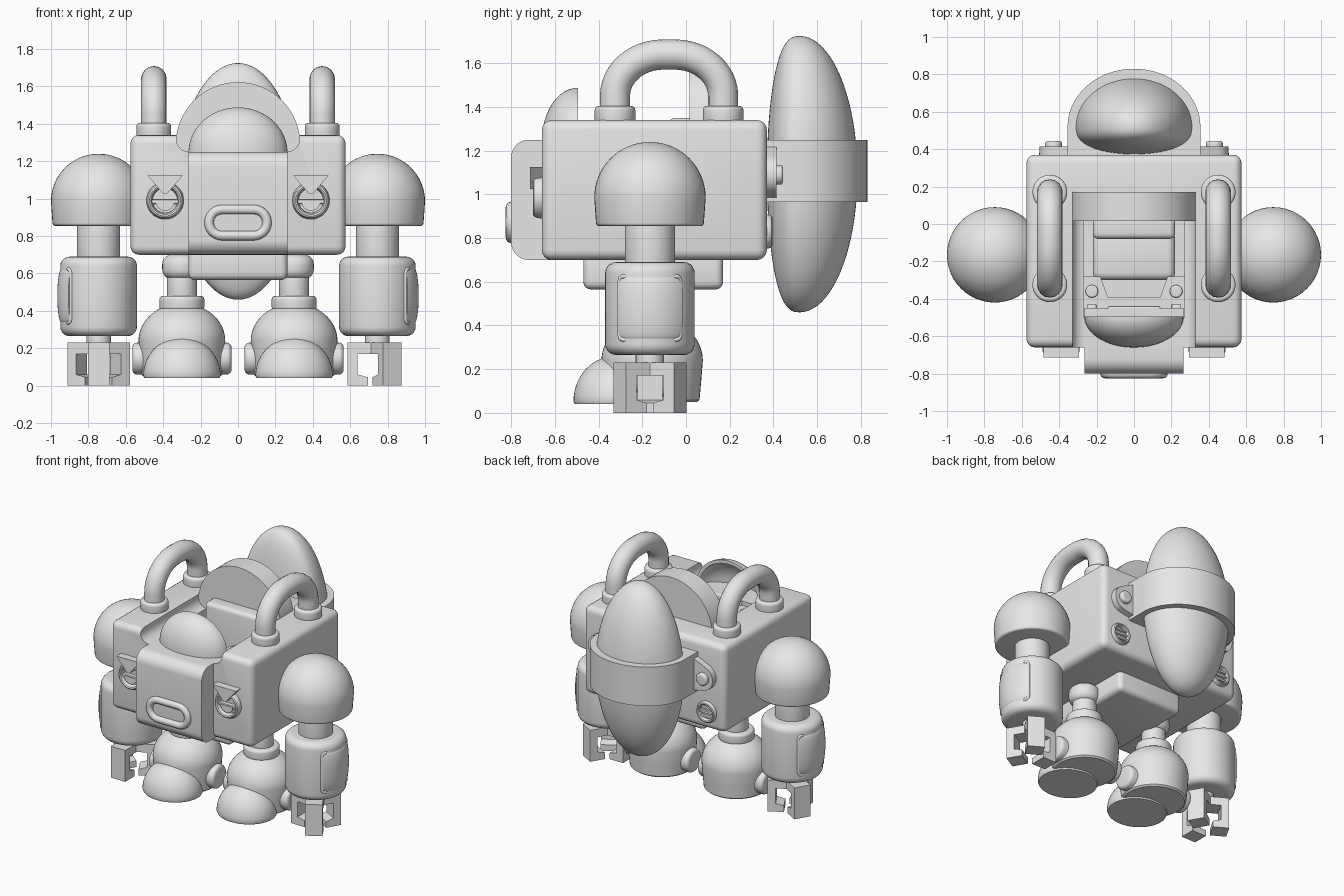
import bpy, bmesh, math
from math import pi, sin, cos, radians
from mathutils import Matrix, Vector

if "Cube" in bpy.data.objects:
    bpy.data.objects.remove(bpy.data.objects["Cube"])

grey = bpy.data.materials.new("plain_grey")
grey.diffuse_color = (0.8, 0.8, 0.8, 1)
grey.use_nodes = True
grey.node_tree.nodes["Principled BSDF"].inputs["Base Color"].default_value = grey.diffuse_color


def finish(name, bm, loc=(0, 0, 0), rot=(0, 0, 0)):
    bmesh.ops.remove_doubles(bm, verts=bm.verts, dist=0.0002)
    bmesh.ops.recalc_face_normals(bm, faces=bm.faces)
    me = bpy.data.meshes.new(name)
    bm.to_mesh(me)
    bm.free()
    me.materials.append(grey)
    ob = bpy.data.objects.new(name, me)
    bpy.context.collection.objects.link(ob)
    ob.location, ob.rotation_euler = loc, rot
    return ob


def box(name, lo, hi, bevel=0.02, seg=4):
    bm = bmesh.new()
    bmesh.ops.create_cube(bm, size=1)
    for v in bm.verts:
        v.co = Vector([(a + b) / 2 + c * (b - a) for a, b, c in zip(lo, hi, v.co)])
    if bevel:
        bmesh.ops.bevel(bm, geom=bm.edges[:], offset=bevel, segments=seg, profile=0.5, affect='EDGES')
    return finish(name, bm)


def prism(name, pts, y0, y1, bevel=0.0, loc=(0, 0, 0), rot=(0, 0, 0)):
    """Outline in local XZ, extruded along local Y."""
    bm = bmesh.new()
    a = [bm.verts.new((x, y0, z)) for x, z in pts]
    b = [bm.verts.new((x, y1, z)) for x, z in pts]
    bm.faces.new(a)
    bm.faces.new(b[::-1])
    for i in range(len(pts)):
        j = (i + 1) % len(pts)
        bm.faces.new((a[i], b[i], b[j], a[j]))
    if bevel:
        edges = [e for e in bm.edges if e.calc_face_angle(0) > 0.6 or e.calc_face_angle(0) < -0.6]
        bmesh.ops.bevel(bm, geom=edges, offset=bevel, segments=3, profile=0.5, affect='EDGES')
    return finish(name, bm, loc, rot)


def lathe(name, prof, loc, rot=(0, 0, 0), a0=0.0, a1=2 * pi, seg=48):
    """Profile of (radius, height) turned round local Z; partial turns are capped."""
    bm = bmesh.new()
    rings = [[bm.verts.new((r * cos(t), r * sin(t), z)) for r, z in prof]
             for t in [a0 + (a1 - a0) * i / seg for i in range(seg + 1)]]
    for p, q in zip(rings, rings[1:]):
        for k in range(len(prof) - 1):
            bm.faces.new((p[k], q[k], q[k + 1], p[k + 1]))
    if a1 - a0 < 6.28:
        bm.faces.new(rings[0])
        bm.faces.new(rings[-1])
    return finish(name, bm, loc, rot)


def arc(cx, cz, rx, rz, d0, d1, n=8):
    return [(cx + rx * cos(radians(d0 + (d1 - d0) * i / n)),
             cz + rz * sin(radians(d0 + (d1 - d0) * i / n))) for i in range(n + 1)]


def drum(r, z0, z1, b=0.01):
    return [(0, z0)] + arc(r - b, z0 + b, b, b, -90, 0, 5) + arc(r - b, z1 - b, b, b, 0, 90, 5) + [(0, z1)]


def tube(name, pts, r, cyclic=False):
    cu = bpy.data.curves.new(name, 'CURVE')
    cu.dimensions, cu.bevel_depth, cu.bevel_resolution = '3D', r, 6
    sp = cu.splines.new('POLY')
    sp.points.add(len(pts) - 1)
    for p, c in zip(sp.points, pts):
        p.co = (*c, 1)
    sp.use_cyclic_u = cyclic
    tmp = bpy.data.objects.new(name, cu)
    bm = bmesh.new()
    bpy.context.collection.objects.link(tmp)
    bm.from_mesh(tmp.to_mesh())
    bpy.data.objects.remove(tmp)
    return finish(name, bm)


def cut(ob, cutter):
    m = ob.modifiers.new("cut", 'BOOLEAN')
    m.object, m.operation, m.solver = cutter, 'DIFFERENCE', 'EXACT'
    bpy.context.view_layer.objects.active = ob
    bpy.ops.object.modifier_apply(modifier=m.name)
    bpy.data.objects.remove(cutter)


FRONT, BACK = (pi / 2, 0, 0), (-pi / 2, 0, 0)

# Body with stepped cockpit opening
body = box("body", (-0.575, -0.66, 0.70), (0.575, 0.37, 1.34), 0.045)
cut(body, prism("ledge_cutter", arc(-0.26, 1.32, 0.07, 0.07, 180, 270) + arc(0.26, 1.32, 0.07, 0.07, 270, 360)
                + [(0.33, 1.5), (-0.33, 1.5)], -0.8, 0.16))
cut(body, box("well_cutter", (-0.27, -0.50, 0.86), (0.27, 0.10, 1.5), 0))
box("pelvis", (-0.265, -0.47, 0.565), (0.265, 0.17, 0.74), 0.035)

# Nose block, mouth ring and hollow front dome
prism("nose", [(0.45, 0.70)] + arc(0.72, 0.78, 0.08, 0.08, -90, 0) + arc(0.72, 1.17, 0.08, 0.08, 0, 90)
      + [(0.45, 1.25)], -0.265, 0.265, 0.012, rot=(0, 0, -pi / 2))
tube("mouth", [(x, -0.80, z) for x, z in arc(0.085, 0.872, 0.07, 0.07, -90, 90, 12)
               + arc(-0.085, 0.872, 0.07, 0.07, 90, 270, 12)], 0.025, True)
dome = arc(0, 0, 1, 1, 0, 90, 12) + arc(0, 0, 0.9, 0.9, 90, 0, 12)
shell = lathe("front_dome", dome, (0, -0.495, 1.245), a0=pi, a1=2 * pi)
shell.scale = (0.265, 0.165, 0.243)

# Cockpit interior
prism("headrest", [(-0.33, 0.9)] + arc(0, 1.29, 0.333, 0.333, 180, 0, 32) + [(0.33, 0.9)], 0.015, 0.17, 0.02)
box("seat_back", (-0.22, -0.08, 0.86), (0.22, 0.05, 1.35), 0.03)
box("seat_cushion", (-0.22, -0.30, 0.84), (0.22, -0.04, 1.02), 0.04)
prism("dashboard", [(-0.27, -0.28), (-0.18, -0.28), (-0.14, -0.39), (0.14, -0.39), (0.18, -0.28),
                    (0.27, -0.28), (0.27, -0.52), (-0.27, -0.52)], -1.22, -1.10, 0.01, rot=BACK)
box("dash_bar", (-0.14, -0.49, 1.20), (0.14, -0.44, 1.25), 0.01)

# Tank on the back: domed behind, flattened towards the body
bm = bmesh.new()
bmesh.ops.create_uvsphere(bm, u_segments=64, v_segments=40, radius=1)
for v in bm.verts:
    x, y, z = v.co
    y = 0.265 * y if y > 0 else -0.15 * abs(y) ** 0.75
    v.co = (0.32 * x, 0.52 + y, 1.0925 + 0.6325 * z)
finish("tank", bm)
prism("tank_band", [(0.355, 0.36)] + arc(0, 0.52, 0.355, 0.31, 0, 180, 40) + [(-0.355, 0.36)],
      -1.25, -0.965, 0.012, rot=BACK)

for s in (-1, 1):
    # Band tabs with bolts, and round rear vents
    prism("band_tab", [(s * x, z) for x, z in [(0.3, 0.975)] + arc(0.42, 1.09, 0.085, 0.09, -70, 70)
                       + [(0.3, 1.24)]], 0.35, 0.415, 0.01)
    lathe("tab_bolt", drum(0.045, 0, 0.06, 0.015), (s * 0.43, 0.385, 1.09), BACK)
    lathe("vent_ring", arc(0.064, 0, 0.014, 0.025, 0, 360, 12), (s * 0.43, 0.37, 0.83), BACK)
    for k in (-1, 0, 1):
        box("vent_slat", (s * 0.43 - 0.055, 0.36, 0.822 + k * 0.032), (s * 0.43 + 0.055, 0.385, 0.838 + k * 0.032), 0.004, 2)

    # Eyes with brow wedges
    ex = s * 0.39
    lathe("eye_ring", arc(0.083, 0, 0.017, 0.035, 0, 360, 12), (ex, -0.665, 0.99), FRONT)
    prism("eye_pupil", [(ex + x, z) for x, z in arc(0, 0.985, 0.05, 0.05, 180, 360, 16)], -0.69, -0.65, 0.006)
    box("eye_bar", (ex - 0.09, -0.685, 0.972), (ex + 0.09, -0.65, 0.995), 0.005, 2)
    prism("brow", [(ex - 0.095, 1.125), (ex + 0.095, 1.125), (ex + 0.01, 1.025), (ex - 0.01, 1.025)],
          -0.715, -0.65, 0.008)

    # Dashboard knobs
    lathe("dash_knob", drum(0.034, 0, 0.04), (s * 0.225, -0.36, 1.20))
    box("dash_button", (s * 0.225 - 0.024, -0.475, 1.2), (s * 0.225 + 0.024, -0.43, 1.235), 0.005, 2)

    # Top handle and its collars
    path = [(-0.325, 1.33)] + arc(-0.105, 1.45, 0.22, 0.19, 180, 90, 12) + arc(-0.05, 1.45, 0.22, 0.19, 90, 0, 12) + [(0.17, 1.33)]
    tube("handle", [(s * 0.45, y, z) for y, z in path], 0.069)
    for y in (-0.325, 0.17):
        lathe("handle_collar", drum(0.093, 1.32, 1.405, 0.02), (s * 0.45, y, 0))

    # Shoulder, upper arm, forearm with bulging outer panel
    ax, ay = s * 0.745, -0.165
    lathe("shoulder", [(0, 0.855)] + arc(0.232, 0.87, 0.015, 0.015, -90, 0, 4)
          + arc(0, 0.985, 0.255, 0.255, 0, 90, 16), (ax, ay, 0))
    lathe("upper_arm", drum(0.115, 0.66, 0.88), (ax, ay, 0))
    lathe("forearm", drum(0.205, 0.265, 0.69, 0.05), (ax, ay, 0))
    mid = 0 if s > 0 else pi
    lathe("forearm_panel", [(0.17, 0.335)] + arc(0.199, 0.48, 0.022, 0.145, -90, 90, 14) + [(0.17, 0.625)],
          (ax, ay, 0), a0=mid - 0.75, a1=mid + 0.75, seg=20)
    rim = [(0.75 * cx, 0.48 + 0.145 * cz) for cx, cz in
           arc(0.85, -0.85, 0.15, 0.15, -90, 0, 3) + arc(0.85, 0.85, 0.15, 0.15, 0, 90, 3)
           + arc(-0.85, 0.85, 0.15, 0.15, 90, 180, 3) + arc(-0.85, -0.85, 0.15, 0.15, 180, 270, 3)]
    tube("panel_rim", [(ax + 0.203 * cos(mid + t), ay + 0.203 * sin(mid + t), z) for t, z in rim], 0.01, True)

    # Wrist and three-finger claw
    lathe("wrist", drum(0.065, 0.17, 0.29), (ax, ay, 0))
    claw = [(0, 0.23), (0.16, 0.23), (0.16, 0), (0.05, 0), (0.05, 0.045), (0.105, 0.06), (0.105, 0.17), (0, 0.17)]
    for k in range(3):
        turn = (pi if s > 0 else -pi / 2) + k * 2 * pi / 3
        prism("claw_finger", claw, -0.058, 0.058, 0.018, (ax, ay, 0), (0, 0, turn))

    # Hip ball, ankle, boot, toe cap and side discs
    lx, ly = s * 0.3, -0.155
    lathe("hip", drum(0.105, 0.57, 0.70, 0.05), (lx, ly, 0))
    lathe("leg", drum(0.08, 0.45, 0.60), (lx, ly, 0))
    lathe("boot_collar", drum(0.12, 0.40, 0.48, 0.02), (lx, ly, 0))
    lathe("boot", [(0, 0.05), (0.205, 0.05), (0.217, 0.06), (0.225, 0.15)]
          + arc(0, 0.24, 0.232, 0.20, 0, 90, 16), (lx, ly, 0))
    toe = lathe("toe_cap", [(0, 0), (0.97, 0)] + arc(0, 0.06, 1, 0.94, 0, 90, 14), (lx, -0.325, 0.04))
    toe.scale = (0.207, 0.19, 0.22)
    for d in (-1, 1):
        lathe("boot_disc", drum(0.085, 0.1, 0.265, 0.025), (lx, ly, 0.145), (0, d * pi / 2, 0))

# Smooth shading with crisp edges
bpy.ops.object.select_all(action='DESELECT')
for ob in bpy.context.scene.objects:
    ob.select_set(True)
    bpy.context.view_layer.objects.active = ob
bpy.ops.object.shade_smooth_by_angle(angle=radians(35))
